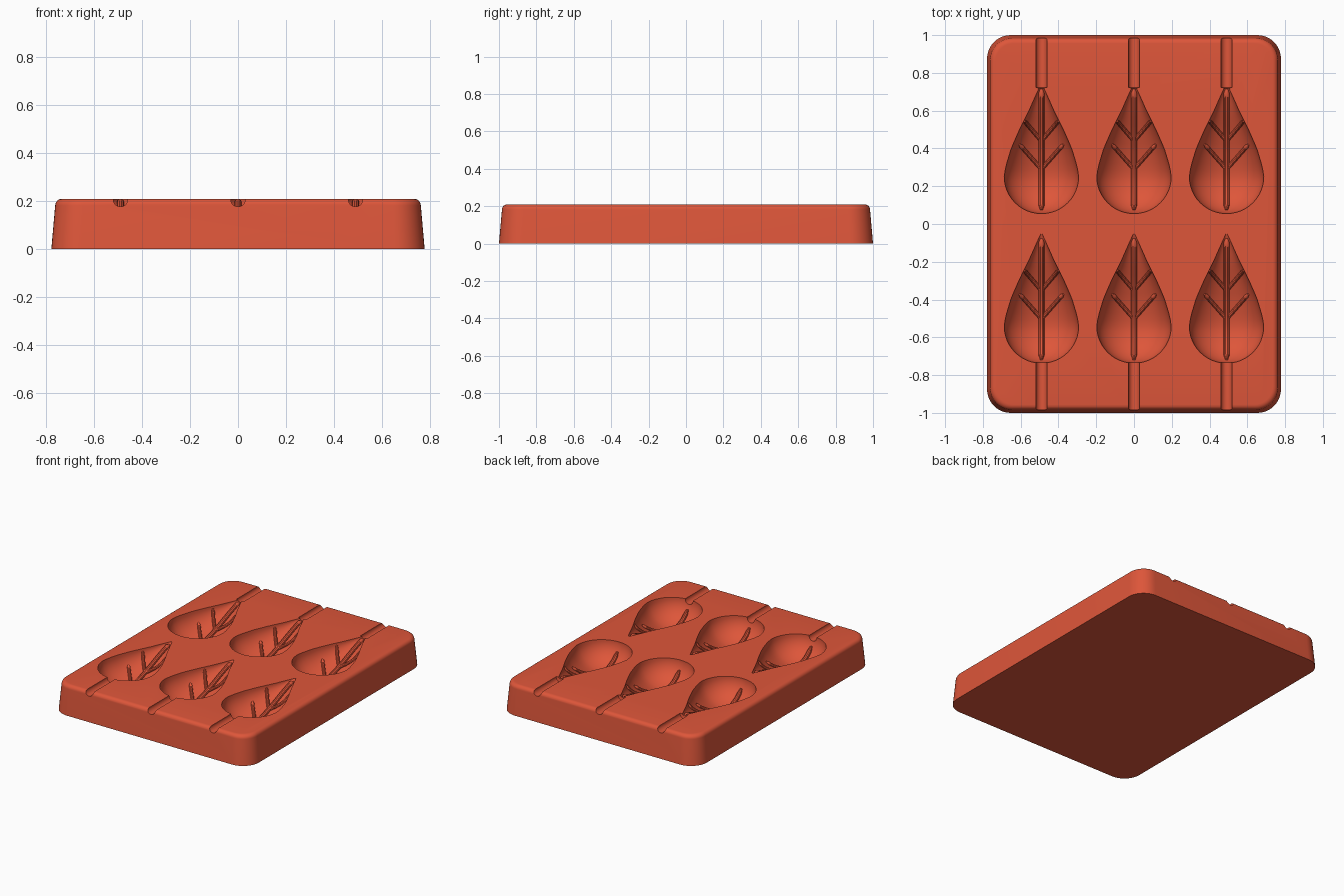
import bpy, bmesh, math
from mathutils import Vector

cube = bpy.data.objects.get("Cube")
if cube:
    bpy.data.objects.remove(cube, do_unlink=True)

TOP, DEPTH = 0.21, 0.8
COLUMNS = (-0.49, 0, 0.49)
ROWS = (0.055, -0.737)

clay = bpy.data.materials.new("terracotta_red")
clay.use_nodes = True
clay.diffuse_color = (0.73, 0.093, 0.042, 1)
clay.node_tree.nodes["Principled BSDF"].inputs["Base Color"].default_value = clay.diffuse_color


def loft(name, rings):
    """Skin a list of equal-length rings and cap both ends."""
    bm = bmesh.new()
    loops = [[bm.verts.new(p) for p in ring] for ring in rings]
    n = len(loops[0])
    for a, b in zip(loops, loops[1:]):
        for i in range(n):
            bm.faces.new((a[i], a[(i + 1) % n], b[(i + 1) % n], b[i]))
    bm.faces.new(loops[0])
    bm.faces.new(loops[-1])
    bmesh.ops.recalc_face_normals(bm, faces=bm.faces)
    mesh = bpy.data.meshes.new(name)
    bm.to_mesh(mesh)
    bm.free()
    mesh.materials.append(clay)
    obj = bpy.data.objects.new(name, mesh)
    bpy.context.collection.objects.link(obj)
    return obj


def rounded_rect(inset, z, steps=10):
    radius = 0.125 - inset * 0.6
    pts = []
    for q, (sx, sy) in enumerate(((1, 1), (-1, 1), (-1, -1), (1, -1))):
        for i in range(steps + 1):
            a = math.pi / 2 * (q + i / steps)
            pts.append((sx * (0.778 - inset - radius) + radius * math.cos(a),
                        sy * (1 - inset - radius) + radius * math.sin(a), z))
    return pts


# Leaf outline: half width at a distance from the round end
LENGTH = 0.685
PROFILE = [(0, 0), (0.012, 0.06), (0.045, 0.12), (0.095, 0.168), (0.145, 0.19),
           (0.195, 0.197), (0.245, 0.19), (0.345, 0.16), (0.445, 0.116),
           (0.545, 0.066), (0.645, 0.022), (LENGTH, 0.004)]


def half_width(d):
    for (d0, w0), (d1, w1) in zip(PROFILE, PROFILE[1:]):
        if d <= d1:
            # smooth round end, straight-ish point
            if d < 0.195:
                return 0.197 * math.sqrt(max(0, 1 - ((0.195 - d) / 0.195) ** 2))
            return w0 + (w1 - w0) * (d - d0) / (d1 - d0)
    return 0.004


def bed(x, d):
    return TOP - DEPTH * math.sqrt(max(0, half_width(d) ** 2 - x * x))


def leaf_cutter(cx, y0):
    stations = [0.195 * (1 - math.cos(math.pi / 2 * i / 12)) for i in range(13)]
    stations[0] = 0.0004
    stations += [0.195 + (LENGTH - 0.195) * i / 14 for i in range(1, 15)]
    rings = []
    for d in stations:
        w = half_width(d)
        rings.append([(cx + w * math.cos(a), y0 + d, TOP + DEPTH * w * math.sin(a))
                      for a in (2 * math.pi * i / 40 for i in range(40))])
    return loft("leaf_cutter", rings)


def rod(name, path, radius, sides=10):
    rings = []
    for i, p in enumerate(path):
        t = (path[min(i + 1, len(path) - 1)] - path[max(i - 1, 0)]).normalized()
        u = t.cross(Vector((0, 0, 1))).normalized()
        v = u.cross(t)
        r = radius * (0.5 if i in (0, len(path) - 1) else 1)
        rings.append([p + r * (u * math.cos(a) + v * math.sin(a))
                      for a in (2 * math.pi * k / sides for k in range(sides))])
    return loft(name, rings)


def vein(name, cx, y0, start, end, radius, steps=16):
    """Raised rib that follows the bed of a leaf hollow."""
    path = []
    for i in range(steps + 1):
        x, d = (s + (e - s) * i / steps for s, e in zip(start, end))
        path.append(Vector((cx + x, y0 + d, min(bed(x, d) + 0.006, TOP - radius))))
    return rod(name, path, radius)


def shade(obj):
    bpy.ops.object.select_all(action='DESELECT')
    obj.select_set(True)
    bpy.context.view_layer.objects.active = obj
    bpy.ops.object.shade_smooth_by_angle(angle=math.radians(35))


# Tapered tray with a rolled top edge
rings = [rounded_rect(0, 0), rounded_rect(0.016, 0.182)]
for i in range(1, 7):
    a = math.pi / 2 * i / 6
    rings.append(rounded_rect(0.016 + 0.028 * (1 - math.cos(a)), 0.182 + 0.028 * math.sin(a)))
tray = loft("tray", rings)

# Hollows and stick grooves
cutters = [leaf_cutter(x, y) for x in COLUMNS for y in ROWS]
for x in COLUMNS:
    for y0, y1 in ((0.72, 1.1), (-1.1, -0.715)):
        cutters.append(rod("groove_cutter", [Vector((x, y0 + (y1 - y0) * k, TOP - 0.003))
                                             for k in (0, 0.01, 0.99, 1)], 0.03, 24))
for cutter in cutters:
    cut = tray.modifiers.new("cut", 'BOOLEAN')
    cut.operation, cut.solver, cut.object = 'DIFFERENCE', 'EXACT', cutter
    bpy.context.view_layer.objects.active = tray
    bpy.ops.object.modifier_apply(modifier=cut.name)
    bpy.data.objects.remove(cutter, do_unlink=True)
shade(tray)

# Leaf veins
for x in COLUMNS:
    for y in ROWS:
        shade(vein("midrib", x, y, (0, 0.02), (0, 0.66), 0.015, 30))
        for side in (-1, 1):
            shade(vein("lower_vein", x, y, (0, 0.235), (side * 0.115, 0.365), 0.011))
            shade(vein("upper_vein", x, y, (0, 0.385), (side * 0.09, 0.49), 0.011))
